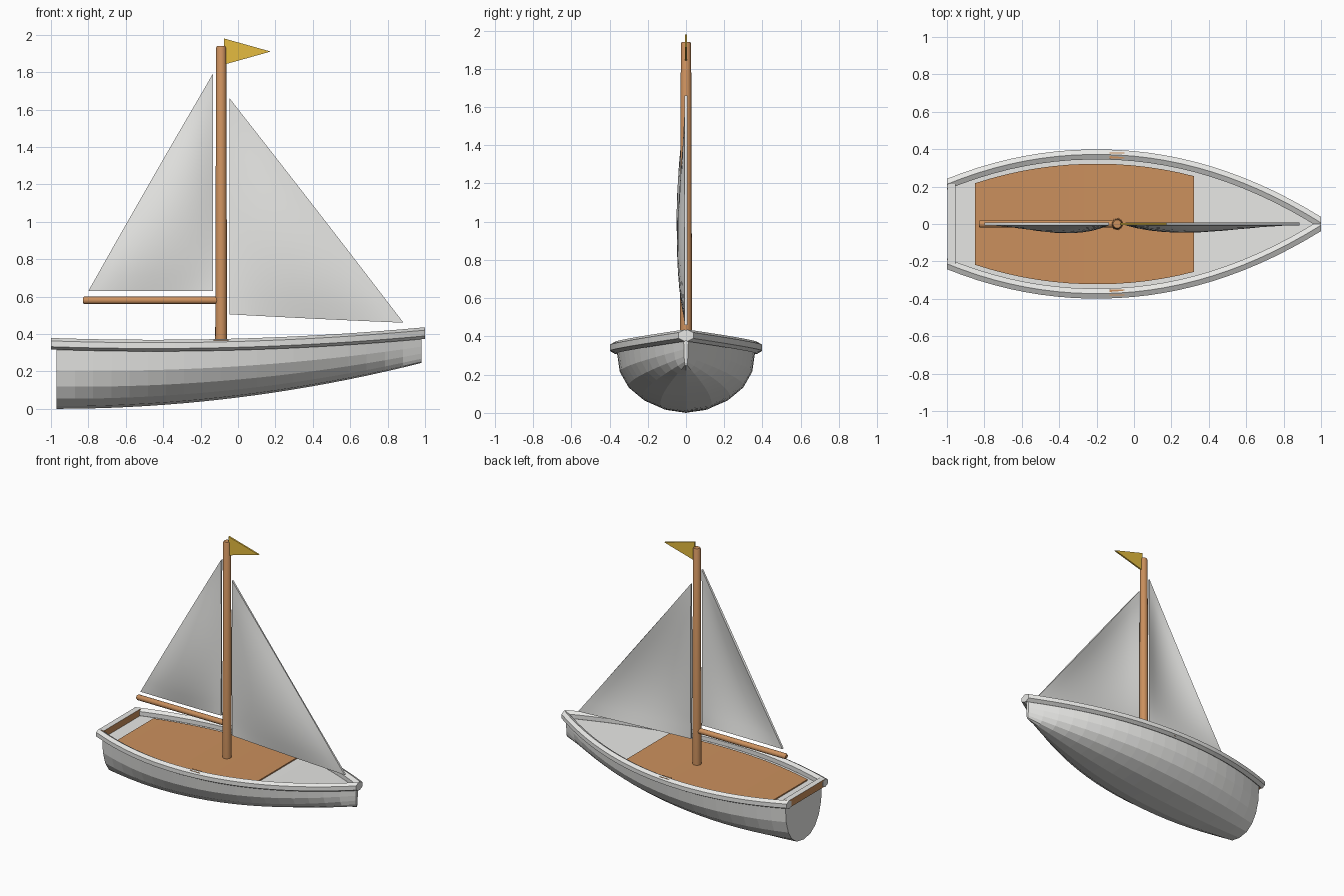
import bpy, bmesh, math
from mathutils import Vector

old = bpy.data.objects.get("Cube")
if old:
    bpy.data.objects.remove(old, do_unlink=True)


def material(name, rgb):
    m = bpy.data.materials.new(name)
    m.use_nodes = True
    m.diffuse_color = (*rgb, 1)
    m.node_tree.nodes["Principled BSDF"].inputs["Base Color"].default_value = (*rgb, 1)
    return m


WHITE = material("white paint", (0.82, 0.82, 0.80))
WOOD = material("warm wood", (0.60, 0.28, 0.11))
YELLOW = material("flag yellow", (0.78, 0.50, 0.05))


# Hull lines: half breadth, sheer height and keel height along the length
def breadth(x):
    return 0.372 * (1 - abs((x + 0.2) / 1.21) ** 2.05)


def slope(x):
    return (breadth(x + 0.01) - breadth(x - 0.01)) / 0.02


def sheer(x):
    return 0.338 + 0.067 * ((x + 0.45) / 1.45) ** 2


def keel(x):
    return 0.245 * ((x + 0.97) / 1.95) ** 2


def stations(start, end, count):
    return [start + (end - start) * i / count for i in range(count + 1)]


def finish(name, bm, mats, smooth=None):
    bmesh.ops.recalc_face_normals(bm, faces=bm.faces)
    mesh = bpy.data.meshes.new(name)
    bm.to_mesh(mesh)
    bm.free()
    ob = bpy.data.objects.new(name, mesh)
    bpy.context.collection.objects.link(ob)
    for m in mats:
        mesh.materials.append(m)
    if smooth:
        bpy.ops.object.select_all(action='DESELECT')
        ob.select_set(True)
        bpy.context.view_layer.objects.active = ob
        bpy.ops.object.shade_smooth_by_angle(angle=math.radians(smooth))
    return ob


def loft(name, rings, mat, smooth=None):
    """Skin closed rings of equal point count and cap both ends."""
    bm = bmesh.new()
    rows = [[bm.verts.new(p) for p in ring] for ring in rings]
    n = len(rows[0])
    for a, b in zip(rows, rows[1:]):
        for i in range(n):
            j = (i + 1) % n
            bm.faces.new((a[i], a[j], b[j], b[i]))
    bm.faces.new(rows[0])
    bm.faces.new(rows[-1])
    return finish(name, bm, [mat], smooth)


def box(name, low, high, mats):
    bm = bmesh.new()
    bmesh.ops.create_cube(bm, size=1)
    for v in bm.verts:
        v.co = [l + (c + 0.5) * (h - l) for l, h, c in zip(low, high, v.co)]
    return finish(name, bm, mats)


def spar(name, start, end, profile, mat):
    """Round pole; profile lists (distance along, radius)."""
    start, end = Vector(start), Vector(end)
    axis = (end - start).normalized()
    side = Vector((0, 1, 0))
    up = axis.cross(side)
    rings = []
    for d, r in profile:
        angles = [math.tau * k / 16 for k in range(16)]
        rings.append([start + axis * d + (side * math.cos(a) + up * math.sin(a)) * r for a in angles])
    return loft(name, rings, mat, 40)


# Hull with faceted round bilge and closed deck
def power(v):
    return math.copysign(abs(v) ** 0.85, v)


hull_rings = []
for x in stations(-0.97, 0.98, 20):
    top = sheer(x) - 0.02
    half = max(breadth(x) - 0.01, 0.012)
    ring = []
    for k in range(11):
        a = math.pi * k / 10
        ring.append((x, half * power(math.cos(a)), top - (top - keel(x)) * power(math.sin(a))))
    hull_rings.append(ring)
loft("hull", hull_rings, WHITE)

# Wooden deck panel
deck_rings = []
for x in stations(-0.85, 0.32, 14):
    w = breadth(x) - 0.05
    z = sheer(x)
    deck_rings.append([(x, -w, z - 0.03), (x, w, z - 0.03), (x, w, z - 0.011), (x, -w, z - 0.011)])
loft("deck_panel", deck_rings, WOOD)

# Six-sided gunwale rails and small wooden cleats on both sides
for label, side in (("left", 1), ("right", -1)):
    rings = []
    for x in stations(-1, 1, 24):
        stretch = math.sqrt(1 + slope(x) ** 2)
        ring = []
        for k in range(6):
            a = math.tau * k / 6
            ring.append((x, side * (breadth(x) + 0.031 * stretch * math.sin(a)),
                         sheer(x) + 0.031 * math.cos(a)))
        rings.append(ring)
    loft(label + "_rail", rings, WHITE)
    y0, y1 = sorted((side * 0.35, side * 0.382))
    box(label + "_cleat", (-0.13, y0, 0.32), (-0.05, y1, 0.368), [WOOD])

# Transom beam: painted top, bare wood sides
beam = box("transom_beam", (-0.998, -0.215, 0.322), (-0.955, 0.215, 0.376), [WOOD, WHITE])
for f in beam.data.polygons:
    f.material_index = 1 if f.normal.z > 0.5 else 0

# Mast and boom
spar("mast", (-0.09, 0, 0.32), (-0.09, 0, 1.94),
     [(0, 0.032), (1.61, 0.027), (1.62, 0.022)], WOOD)
spar("boom", (-0.83, 0, 0.58), (-0.09, 0, 0.58),
     [(0, 0.014), (0.008, 0.02), (0.74, 0.02)], WOOD)


# Triangular sails, bellied toward the right side
def sail(name, a, b, c, belly, thickness, mat, n=14):
    a, b, c = (Vector((p[0], 0, p[1])) for p in (a, b, c))
    bm = bmesh.new()
    grid = {}
    for i in range(n + 1):
        for j in range(n + 1 - i):
            u, v = i / n, j / n
            w = 1 - u - v
            p = a * w + b * u + c * v
            p.y = -27 * u * v * w * belly
            grid[i, j] = bm.verts.new(p)
    for i in range(n):
        for j in range(n - i):
            bm.faces.new((grid[i, j], grid[i + 1, j], grid[i, j + 1]))
            if i + j < n - 1:
                bm.faces.new((grid[i + 1, j], grid[i + 1, j + 1], grid[i, j + 1]))
    ob = finish(name, bm, [mat], 30)
    mod = ob.modifiers.new("thickness", 'SOLIDIFY')
    mod.thickness = thickness
    mod.offset = 0
    # keep the cut edges of the cloth crisp
    for e in ob.data.edges:
        e.use_edge_sharp = False
    ob.modifiers.new("crisp_edges", 'EDGE_SPLIT').split_angle = math.radians(40)
    return ob


sail("main_sail", (-0.80, 0.63), (-0.135, 0.63), (-0.135, 1.79), 0.042, 0.015, WHITE)
sail("jib_sail", (-0.045, 0.505), (0.885, 0.46), (-0.045, 1.66), 0.039, 0.015, WHITE)

# Pennant at the masthead
sail("pennant", (-0.075, 1.84), (0.175, 1.91), (-0.075, 1.98), 0, 0.012, YELLOW, 1)
